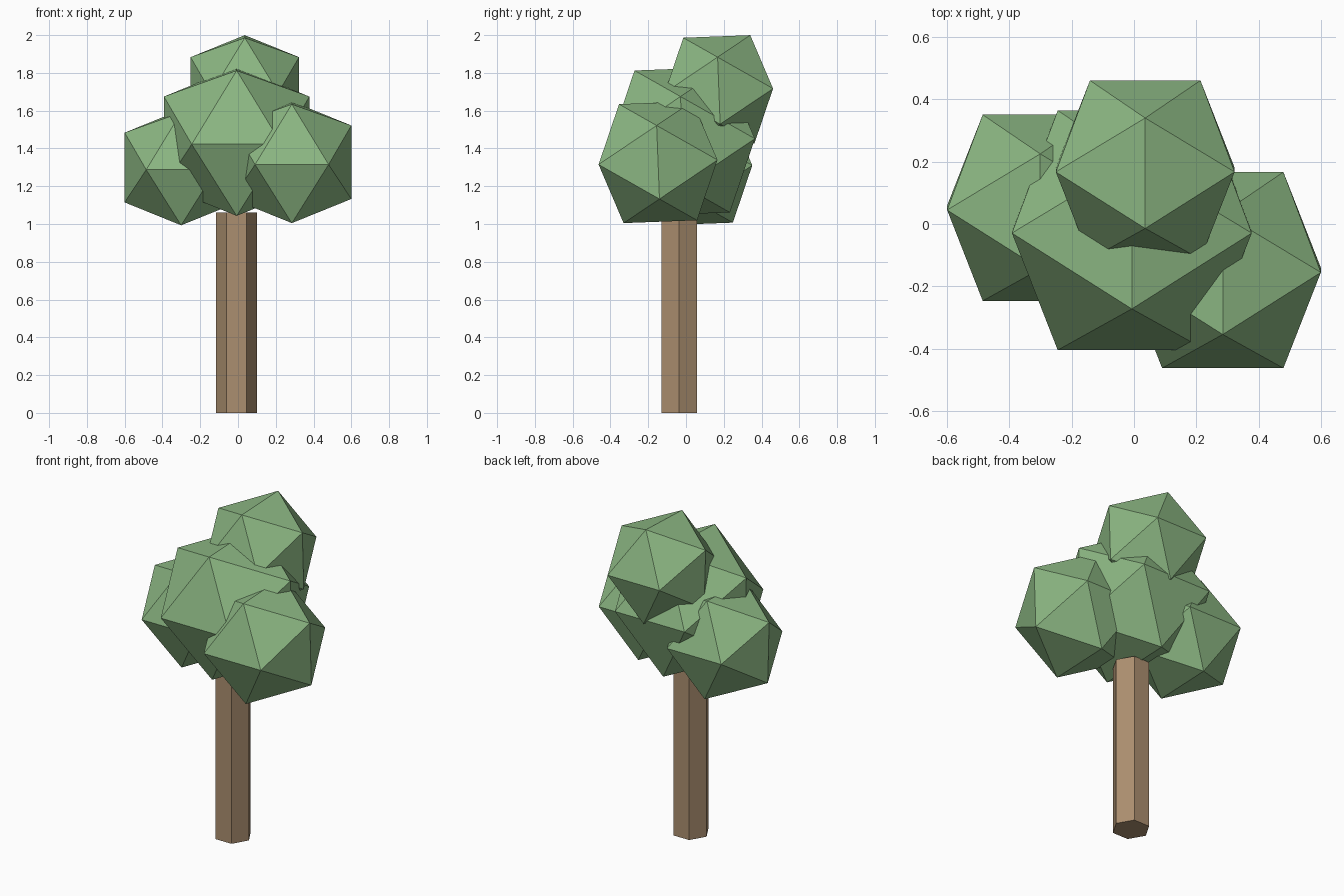
import bpy, bmesh, math
from mathutils import Vector, Matrix

cube = bpy.data.objects.get("Cube")
if cube:
    bpy.data.objects.remove(cube, do_unlink=True)


def make_material(name, rgb):
    mat = bpy.data.materials.new(name)
    mat.use_nodes = True
    mat.diffuse_color = (*rgb, 1)
    mat.node_tree.nodes["Principled BSDF"].inputs["Base Color"].default_value = (*rgb, 1)
    return mat


def add_object(name, bm, location, mat):
    bmesh.ops.recalc_face_normals(bm, faces=bm.faces)
    mesh = bpy.data.meshes.new(name)
    bm.to_mesh(mesh)
    bm.free()
    mesh.materials.append(mat)
    obj = bpy.data.objects.new(name, mesh)
    obj.location = location
    bpy.context.collection.objects.link(obj)
    return obj


leaf_green = make_material("leaf green", (0.26, 0.47, 0.225))
bark_brown = make_material("bark brown", (0.41, 0.275, 0.16))

PHI = (1 + math.sqrt(5)) / 2
TILT = Matrix.Rotation(math.radians(2.2), 3, 'X')


def foliage(name, location, half_width):
    """Icosahedron hulled from three golden rectangles, tipped slightly forward."""
    bm = bmesh.new()
    short = half_width / PHI
    for s in (-short, short):
        for t in (-half_width, half_width):
            for corner in ((0, s, t), (s, t, 0), (t, 0, s)):
                bm.verts.new(TILT @ Vector(corner))
    bmesh.ops.convex_hull(bm, input=bm.verts)
    return add_object(name, bm, location, leaf_green)


# Foliage clumps
foliage("foliage_middle", (-0.007, -0.02, 1.437), 0.385)
foliage("foliage_top", (0.036, 0.174, 1.706), 0.287)
foliage("foliage_left", (0.285, -0.148, 1.327), 0.315)
foliage("foliage_right", (-0.301, 0.052, 1.299), 0.299)

# Six-sided trunk with corners towards the sides
TRUNK_HEIGHT = 1.06
bm = bmesh.new()
bmesh.ops.create_cone(bm, cap_ends=True, segments=6, radius1=0.108, radius2=0.108,
                      depth=TRUNK_HEIGHT, matrix=Matrix.Rotation(math.pi / 2, 4, 'Z'))
add_object("trunk", bm, (-0.008, -0.036, TRUNK_HEIGHT / 2), bark_brown)
